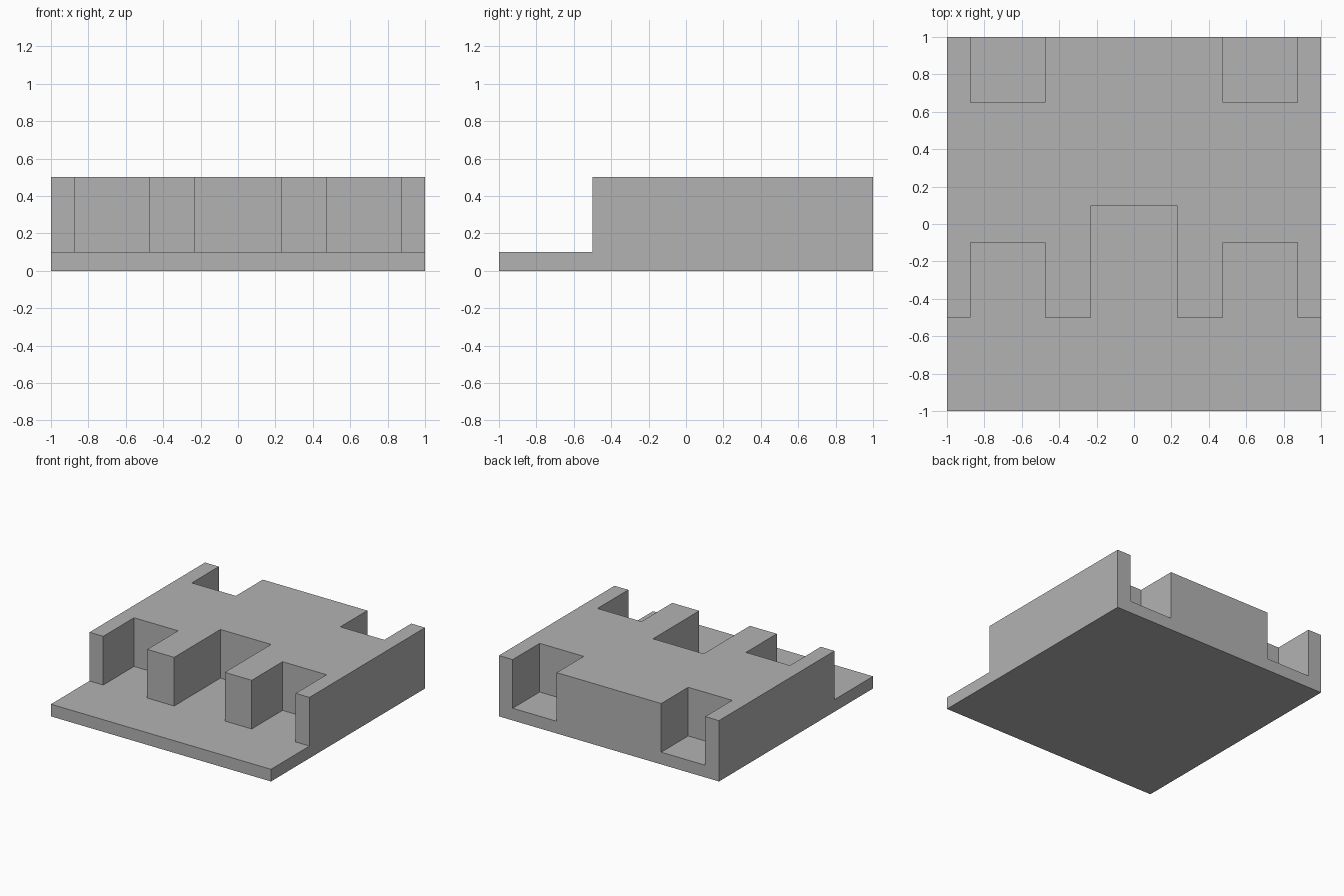
import bpy
import bmesh

cube = bpy.data.objects.get("Cube")
if cube:
    bpy.data.objects.remove(cube, do_unlink=True)

HEIGHT, FLOOR = 0.5, 0.1
STEP_Y = -0.5
# Notches as (half width, centre x, inner edge y)
FRONT_NOTCHES = [(0.2, -0.675, -0.1), (0.23, 0, 0.1), (0.2, 0.675, -0.1)]
REAR_NOTCHES = [(0.2, -0.675, 0.65), (0.2, 0.675, 0.65)]


def prism_object(name, outlines, bottom, top):
    """Extrude each plan outline upwards into one closed mesh object."""
    bm = bmesh.new()
    for outline in outlines:
        face = bm.faces.new([bm.verts.new((x, y, bottom)) for x, y in outline])
        result = bmesh.ops.extrude_face_region(bm, geom=[face], use_keep_orig=True)
        verts = [v for v in result["geom"] if isinstance(v, bmesh.types.BMVert)]
        bmesh.ops.translate(bm, verts=verts, vec=(0, 0, top - bottom))
    bmesh.ops.recalc_face_normals(bm, faces=bm.faces)
    mesh = bpy.data.meshes.new(name)
    bm.to_mesh(mesh)
    bm.free()
    obj = bpy.data.objects.new(name, mesh)
    bpy.context.collection.objects.link(obj)
    return obj


def rectangle(x0, x1, y0, y1):
    return [(x0, y0), (x1, y0), (x1, y1), (x0, y1)]


# Solid block
block = prism_object("notched_block", [rectangle(-1, 1, -1, 1)], 0, HEIGHT)

# Front step with its three notches as one comb outline
comb = [(1.2, STEP_Y), (1.2, -1.2), (-1.2, -1.2), (-1.2, STEP_Y)]
for half, x, y in FRONT_NOTCHES:
    comb += [(x - half, STEP_Y), (x - half, y), (x + half, y), (x + half, STEP_Y)]

# Rear notches
rear = [rectangle(x - half, x + half, y, 1.2) for half, x, y in REAR_NOTCHES]

cutter = prism_object("notch_cutter", [comb] + rear, FLOOR, HEIGHT + 0.2)
cutter.hide_render = True

cut = block.modifiers.new("notches", "BOOLEAN")
cut.operation = "DIFFERENCE"
cut.solver = "EXACT"
cut.object = cutter
bpy.context.view_layer.objects.active = block
bpy.ops.object.modifier_apply(modifier=cut.name)
bpy.data.objects.remove(cutter, do_unlink=True)

# Plain grey
grey = bpy.data.materials.new("plain_grey")
grey.use_nodes = True
colour = (0.45, 0.45, 0.45, 1)
grey.diffuse_color = colour
grey.node_tree.nodes["Principled BSDF"].inputs["Base Color"].default_value = colour
block.data.materials.clear()
block.data.materials.append(grey)
